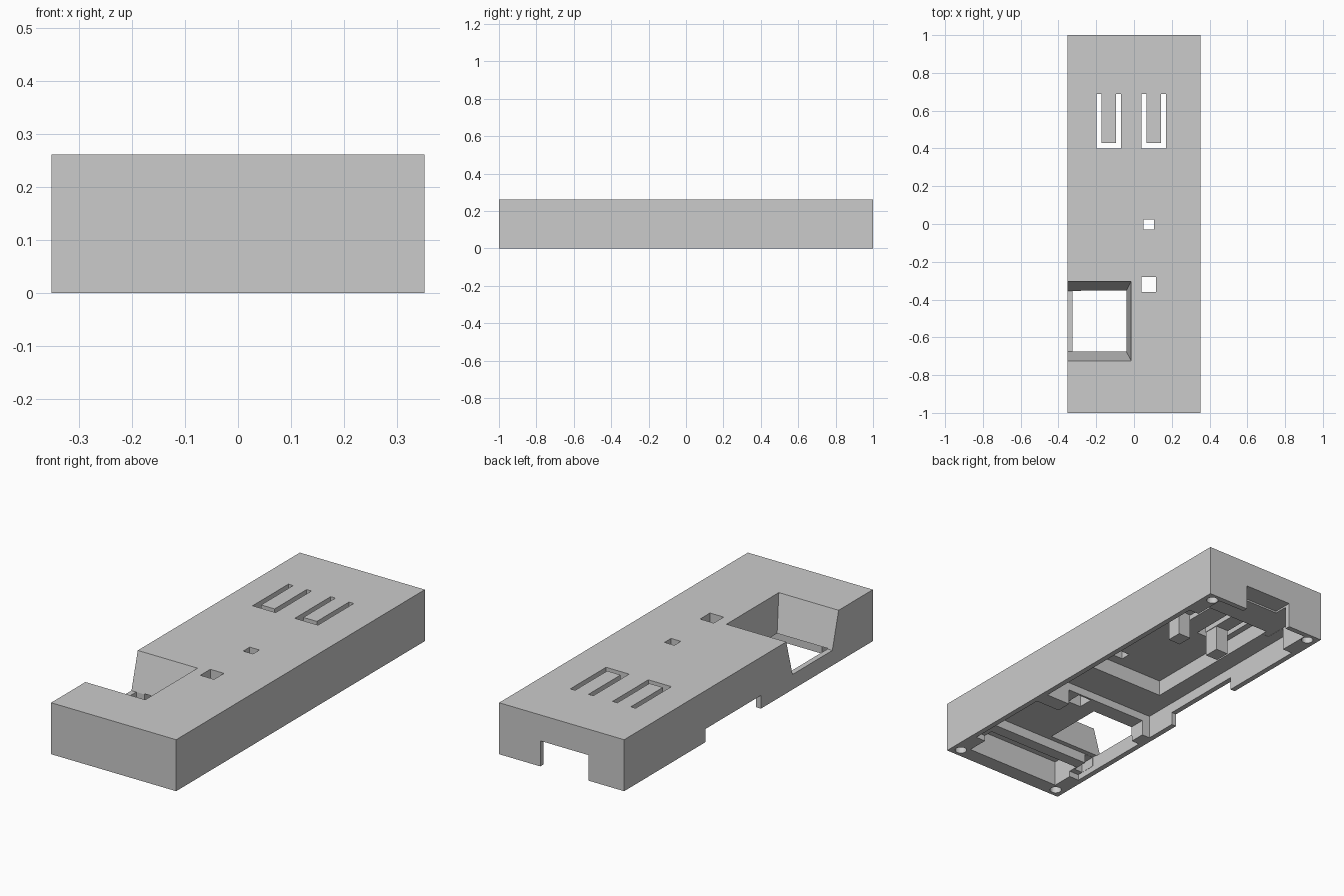
import bpy
import bmesh

old = bpy.data.objects.get("Cube")
if old:
    bpy.data.objects.remove(old, do_unlink=True)

grey = bpy.data.materials.new("plain grey")
grey.use_nodes = True
colour = (0.6, 0.6, 0.6, 1)
grey.diffuse_color = colour
grey.node_tree.nodes["Principled BSDF"].inputs["Base Color"].default_value = colour

HEIGHT = 0.262
LOW, HIGH = -0.1, 0.4   # cutter overshoot below and above the case


def add_object(name, bm):
    bmesh.ops.recalc_face_normals(bm, faces=bm.faces)
    mesh = bpy.data.meshes.new(name)
    bm.to_mesh(mesh)
    bm.free()
    obj = bpy.data.objects.new(name, mesh)
    bpy.context.scene.collection.objects.link(obj)
    mesh.materials.append(grey)
    return obj


def box(name, x, y, z):
    bm = bmesh.new()
    bmesh.ops.create_cube(bm, size=1)
    for v in bm.verts:
        v.co = [r[0] if c < 0 else r[1] for c, r in zip(v.co, (x, y, z))]
    return add_object(name, bm)


def cut(cutter):
    cutter.hide_render = True
    mod = case.modifiers.new("cut", "BOOLEAN")
    mod.operation, mod.solver, mod.object = "DIFFERENCE", "EXACT", cutter
    bpy.context.view_layer.update()
    graph = bpy.context.evaluated_depsgraph_get()
    result = bpy.data.meshes.new_from_object(case.evaluated_get(graph))
    case.modifiers.clear()
    case.data = result
    bpy.data.objects.remove(cutter, do_unlink=True)


def cut_box(x, y, z):
    cut(box("cutter", x, y, z))


case = box("case", (-0.352, 0.352), (-1, 1), (0, HEIGHT))

# Stepped pockets hollowed from below, leaving corner bosses and cross ribs
cut_box((-0.27, 0.27), (-0.92, -0.76), (LOW, 0.13))     # front pocket
cut_box((-0.325, 0.325), (-0.81, -0.35), (LOW, 0.03))   # clearance under rib
cut_box((-0.325, 0.325), (-0.70, -0.354), (LOW, 0.08))  # window chamber
cut_box((-0.325, 0.325), (-0.27, 0.81), (LOW, 0.12))    # main pocket
cut_box((-0.27, 0.27), (0.7, 0.973), (LOW, 0.121))      # rear pocket
cut_box((-0.23, 0.23), (-0.08, 0.73), (LOW, 0.2))       # deep pocket

# Passages through the cross ribs
cut_box((-0.28, 0.187), (-0.4, -0.2), (LOW, 0.08))
cut_box((-0.324, -0.275), (-0.78, -0.65), (LOW, 0.079))

# Openings in the side and rear walls
cut_box((-0.5, -0.31), (-0.1, 0.345), (LOW, 0.067))
cut_box((-0.15, 0.12), (0.9, 1.2), (LOW, 0.13))

# Tapered window, open to the side
bm = bmesh.new()
bmesh.ops.create_cube(bm, size=1)
for v in bm.verts:
    top = v.co.z > 0
    half = 0.221 if top else 0.16
    inner = -0.01 if top else -0.041
    v.co = (inner if v.co.x > 0 else -0.5,
            -0.514 + (half if v.co.y > 0 else -half),
            0.3 if top else 0.077)
cut(add_object("window_cutter", bm))

# Small square holes through the top
cut_box((0.05, 0.105), (-0.03, 0.023), (LOW, HIGH))
cut_box((0.04, 0.117), (-0.36, -0.28), (LOW, HIGH))

# Two spring buttons: U-shaped slots with a post under each tongue
for side, left in (("right", -0.198), ("left", 0.04)):
    right = left + 0.13
    for a in (left, right - 0.027):
        cut_box((a, a + 0.027), (0.401, 0.688), (0.16, HIGH))
    cut_box((left, right), (0.4, 0.43), (0.16, HIGH))
    box(side + "_button_post", (left + 0.03, right - 0.03),
        (0.431, 0.51), (0.07, 0.21))

# Screw holes in the four corner bosses
for sx in (-1, 1):
    for sy in (-1, 1):
        bm = bmesh.new()
        bmesh.ops.create_cone(bm, cap_ends=True, segments=24,
                              radius1=0.028, radius2=0.028, depth=0.3)
        bmesh.ops.translate(bm, verts=bm.verts, vec=(sx * 0.302, sy * 0.955, 0))
        cut(add_object("screw_cutter", bm))
